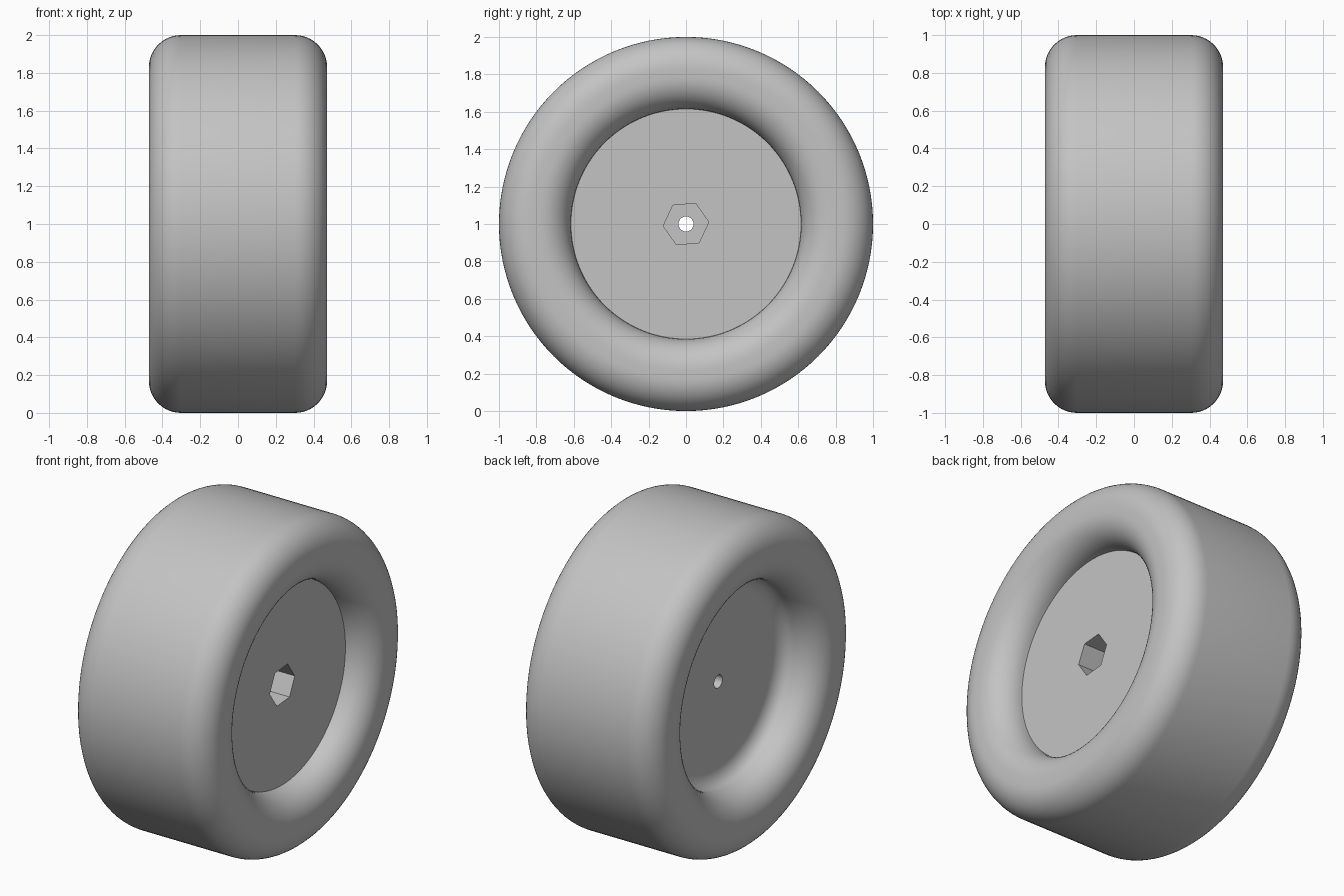
import bpy, bmesh, math
from mathutils import Vector, Matrix

cube = bpy.data.objects.get("Cube")
if cube:
    bpy.data.objects.remove(cube, do_unlink=True)

HALF_WIDTH, ROUND = 0.472, 0.17     # tyre half width and edge rounding
RIM, BORE = 0.615, 0.04             # recess radius and axle hole radius
OUTER_DISC, INNER_DISC = 0.302, -0.22
SHOULDER = HALF_WIDTH - ROUND
CENTRE = Vector((0, 0, 1))

grey = bpy.data.materials.new("plain grey")
grey.use_nodes = True
colour = (0.55, 0.55, 0.55, 1)
grey.diffuse_color = colour
grey.node_tree.nodes["Principled BSDF"].inputs["Base Color"].default_value = colour


def make_object(name, bm):
    bmesh.ops.recalc_face_normals(bm, faces=bm.faces)
    mesh = bpy.data.meshes.new(name)
    bm.to_mesh(mesh)
    bm.free()
    mesh.materials.append(grey)
    obj = bpy.data.objects.new(name, mesh)
    bpy.context.collection.objects.link(obj)
    obj.location = CENTRE
    return obj


def arc(x, r, size_x, size_r, start, end, steps=12):
    """Elliptical arc of profile points, angles measured from +x towards +r."""
    points = []
    for i in range(steps + 1):
        a = math.radians(start + (end - start) * i / steps)
        points.append((x + size_x * math.cos(a), r + size_r * math.sin(a)))
    return points


# Wheel profile, as (distance along axle, radius)
inner_fillet_x, inner_fillet_r = SHOULDER + INNER_DISC, 0.1
profile = [(OUTER_DISC, BORE)]
profile += arc(SHOULDER, RIM + ROUND, ROUND, ROUND, -90, 0)
profile += arc(SHOULDER, 1 - ROUND, ROUND, ROUND, 0, 90)
profile += arc(-SHOULDER, 1 - ROUND, ROUND, ROUND, 90, 180)
profile += arc(-SHOULDER, RIM + ROUND, ROUND, ROUND, 180, 270)
profile += arc(-SHOULDER, RIM - inner_fillet_r, inner_fillet_x, inner_fillet_r, 90, 0, 8)[1:]
profile += [(INNER_DISC, BORE)]

# Revolve the closed profile around the axle
bm = bmesh.new()
verts = [bm.verts.new((x, 0, r)) for x, r in profile]
edges = [bm.edges.new((verts[i - 1], verts[i])) for i in range(len(verts))]
bmesh.ops.spin(bm, geom=verts + edges, cent=(0, 0, 0), axis=(1, 0, 0),
               angle=math.tau, steps=128)
bmesh.ops.remove_doubles(bm, verts=bm.verts, dist=0.0001)
wheel = make_object("wheel", bm)

# Hexagonal socket in the outer disc
bm = bmesh.new()
ring = []
for i in range(6):
    a = math.radians(5 + 60 * i)
    ring.append(bm.verts.new((0.02, 0.122 * math.cos(a), 0.122 * math.sin(a))))
base = bm.faces.new(ring)
grown = bmesh.ops.extrude_face_region(bm, geom=[base])["geom"]
bmesh.ops.translate(bm, vec=(0.4, 0, 0),
                    verts=[g for g in grown if isinstance(g, bmesh.types.BMVert)])
if not any(f.calc_center_median().x < 0.03 for f in bm.faces):
    bm.faces.new(ring)
socket = make_object("socket_cutter", bm)
socket.hide_render = True

cut = wheel.modifiers.new("socket", 'BOOLEAN')
cut.operation = 'DIFFERENCE'
cut.solver = 'EXACT'
cut.object = socket

bpy.ops.object.select_all(action='DESELECT')
wheel.select_set(True)
bpy.context.view_layer.objects.active = wheel
bpy.ops.object.modifier_apply(modifier=cut.name)
bpy.data.objects.remove(socket, do_unlink=True)
bpy.ops.object.shade_smooth_by_angle(angle=math.radians(30))
